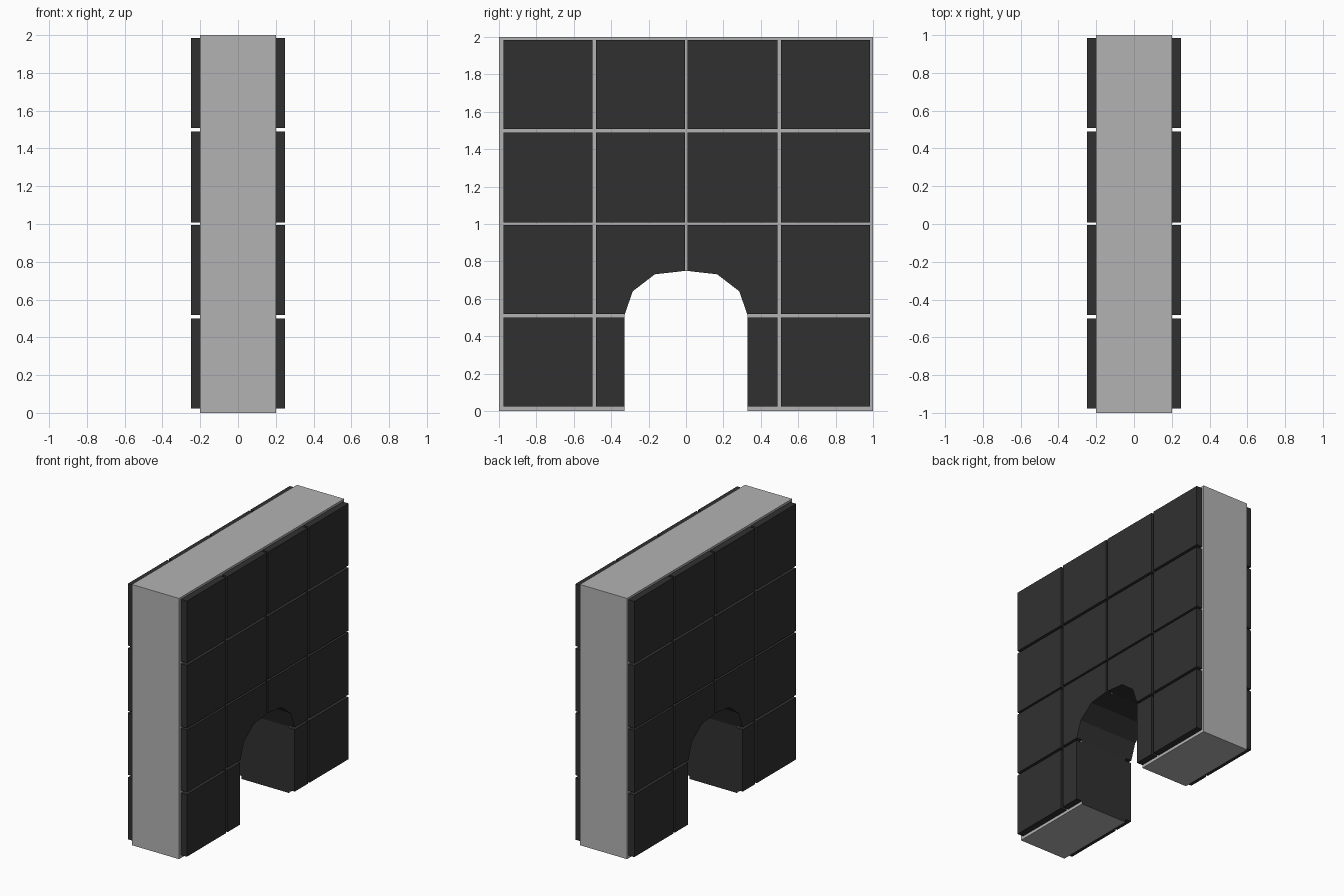
import bpy, bmesh

if "Cube" in bpy.data.objects:
    bpy.data.objects.remove(bpy.data.objects["Cube"])

dark = bpy.data.materials.new("dark_stone")
dark.diffuse_color = (0.03, 0.03, 0.03, 1)
dark.use_nodes = True
dark.node_tree.nodes["Principled BSDF"].inputs["Base Color"].default_value = dark.diffuse_color
grey = bpy.data.materials.new("grey_mortar")
grey.diffuse_color = (0.45, 0.45, 0.45, 1)
grey.use_nodes = True
grey.node_tree.nodes["Principled BSDF"].inputs["Base Color"].default_value = grey.diffuse_color

# Right half of the arched opening, floor to crown
half = [(0.33, 0.0), (0.33, 0.51), (0.285, 0.64), (0.167, 0.731), (0.0, 0.75)]
arch = half + [(-y, z) for y, z in reversed(half[:-1])]


def add_prism(bm, profile, x0, x1):
    """Extrude a (y, z) outline along x."""
    face = bm.faces.new([bm.verts.new((x0, y, z)) for y, z in profile])
    new = bmesh.ops.extrude_face_region(bm, geom=[face])["geom"]
    verts = [v for v in new if isinstance(v, bmesh.types.BMVert)]
    bmesh.ops.translate(bm, verts=verts, vec=(x1 - x0, 0, 0))


def finish(bm, name, mats):
    bmesh.ops.recalc_face_normals(bm, faces=bm.faces)
    me = bpy.data.meshes.new(name)
    bm.to_mesh(me)
    bm.free()
    for m in mats:
        me.materials.append(m)
    ob = bpy.data.objects.new(name, me)
    bpy.context.collection.objects.link(ob)
    return ob


# Wall core with a dark lining inside the arch
bm = bmesh.new()
add_prism(bm, [(1, 0), (1, 2), (-1, 2), (-1, 0)] + arch[::-1], -0.2, 0.2)
for f in bm.faces:
    c = f.calc_center_median()
    if abs(f.normal.x) < 0.5 and abs(c.y) < 0.34 and 0.1 < c.z < 0.8:
        f.material_index = 1
finish(bm, "wall_core", [grey, dark])

# Arch cutter for the facing tiles
bm = bmesh.new()
add_prism(bm, [(0.33, -0.2)] + arch[1:-1] + [(-0.33, -0.2)], -0.5, 0.5)
cutter = finish(bm, "arch_cutter", [dark])
cutter.hide_render = True
cutter.hide_set(True)

# Grid of facing tiles on both sides of the wall
spans = [(-0.977, -0.501), (-0.482, -0.006), (0.009, 0.49), (0.509, 0.984)]
for side, sx in (("right", 1), ("left", -1)):
    bm = bmesh.new()
    for y0, y1 in spans:
        for z0, z1 in spans:
            add_prism(bm, [(y0, z0 + 1), (y1, z0 + 1), (y1, z1 + 1), (y0, z1 + 1)],
                      sx * 0.2, sx * 0.25)
    tiles = finish(bm, side + "_facing_tiles", [dark])
    cut = tiles.modifiers.new("arch", 'BOOLEAN')
    cut.operation = 'DIFFERENCE'
    cut.solver = 'EXACT'
    cut.object = cutter
